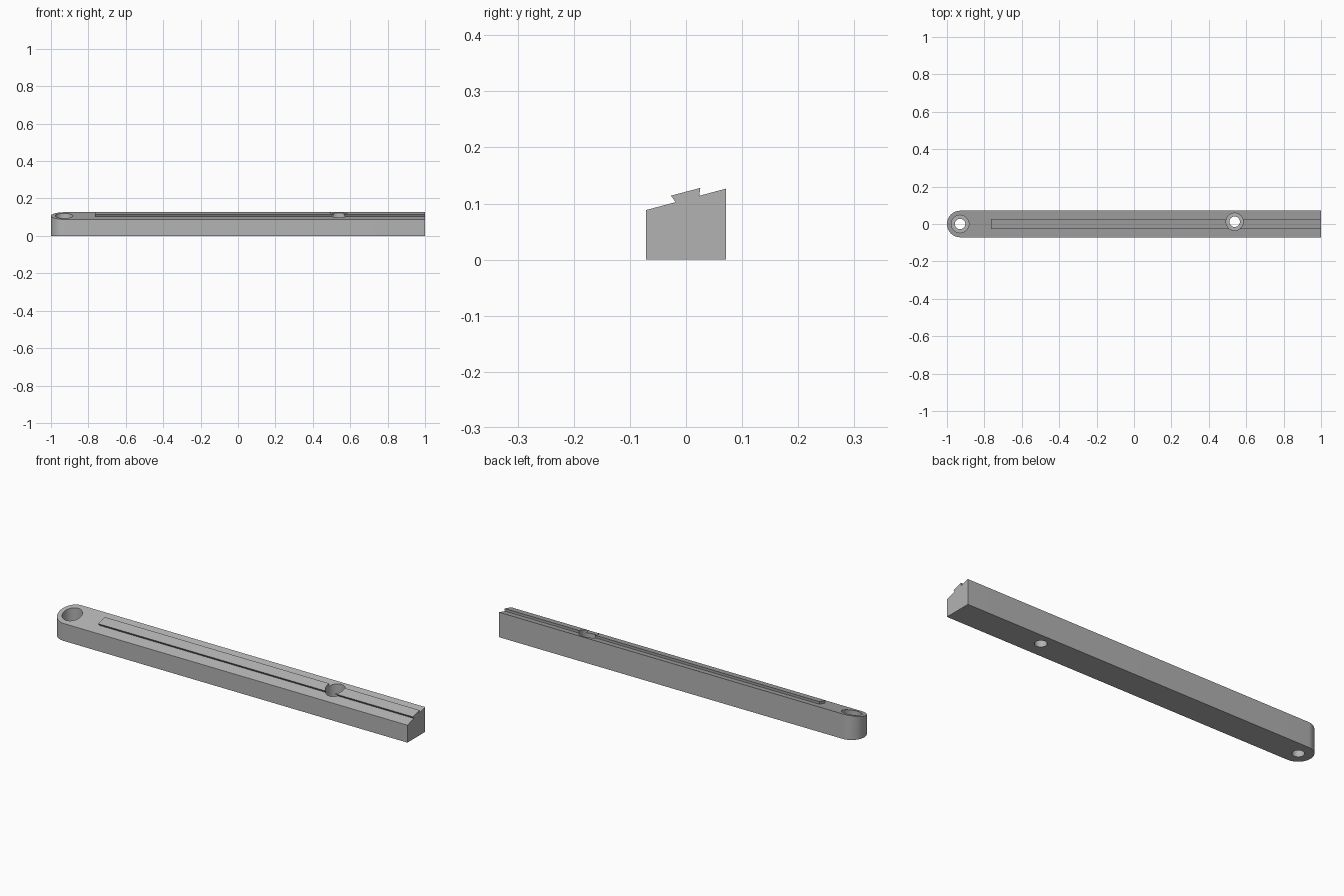
import bpy, bmesh, math

old = bpy.data.objects.get("Cube")
if old:
    bpy.data.objects.remove(old)

HALF = 0.071                      # half width of the bar
FRONT_Z = 0.0884                  # height of the front edge
SLOPE = math.tan(math.radians(15))

grey = bpy.data.materials.new("mid_grey")
grey.use_nodes = True
colour = (0.45, 0.45, 0.45, 1)
grey.diffuse_color = colour
grey.node_tree.nodes["Principled BSDF"].inputs["Base Color"].default_value = colour


def top_z(y):
    return FRONT_Z + SLOPE * (y + HALF)


def prism(name, bottom, top):
    """Solid between two matching loops of points."""
    bm = bmesh.new()
    a = [bm.verts.new(p) for p in bottom]
    b = [bm.verts.new(p) for p in top]
    bm.faces.new(a)
    bm.faces.new(b)
    for i in range(len(a)):
        j = (i + 1) % len(a)
        bm.faces.new((a[i], a[j], b[j], b[i]))
    bmesh.ops.recalc_face_normals(bm, faces=bm.faces)
    mesh = bpy.data.meshes.new(name)
    bm.to_mesh(mesh)
    bm.free()
    obj = bpy.data.objects.new(name, mesh)
    bpy.context.collection.objects.link(obj)
    mesh.materials.append(grey)
    return obj


def combine(target, tool, operation):
    """Apply a boolean, then drop the tool object."""
    mod = target.modifiers.new("bool", "BOOLEAN")
    mod.operation = operation
    mod.solver = "EXACT"
    mod.object = tool
    bpy.context.view_layer.objects.active = target
    bpy.ops.object.modifier_apply(modifier=mod.name)
    bpy.data.objects.remove(tool)


def cylinder(x, y, radius, z0, z1):
    bpy.ops.mesh.primitive_cylinder_add(vertices=48, radius=radius, depth=z1 - z0,
                                        location=(x, y, (z0 + z1) / 2))
    obj = bpy.context.object
    obj.name = "hole_cutter"
    obj.hide_render = True
    obj.data.materials.append(grey)
    return obj


# Bar with one rounded end and a sloping top
outline = [(1, -HALF), (1, HALF)]
for i in range(33):
    a = math.pi / 2 + math.pi * i / 32
    outline.append((-1 + HALF + HALF * math.cos(a), HALF * math.sin(a)))
bar = prism("sloped_bar", [(x, y, 0) for x, y in outline],
            [(x, y, top_z(y)) for x, y in outline])

# Dovetail rail rising from the slope, its foot sunk into the bar
section = [(-0.0185, top_z(-0.0185)), (-0.027, 0.1140), (0.0255, 0.1278),
           (0.0235, top_z(0.0235)), (0.0215, 0.1), (-0.01, 0.092)]
rail = prism("dovetail_rail", [(-0.765, y, z) for y, z in section],
             [(1, y, z) for y, z in section])
combine(bar, rail, "UNION")

# Counterbored screw holes
for x, y, head in ((-0.93, 0, 0.047), (0.538, 0.012, 0.046)):
    combine(bar, cylinder(x, y, head, 0.05, 0.2), "DIFFERENCE")
    combine(bar, cylinder(x, y, 0.028, -0.05, 0.1), "DIFFERENCE")

# Smooth the curved walls, keep edges sharp
bpy.ops.object.select_all(action="DESELECT")
bar.select_set(True)
bpy.context.view_layer.objects.active = bar
bpy.ops.object.shade_smooth_by_angle(angle=math.radians(25))
